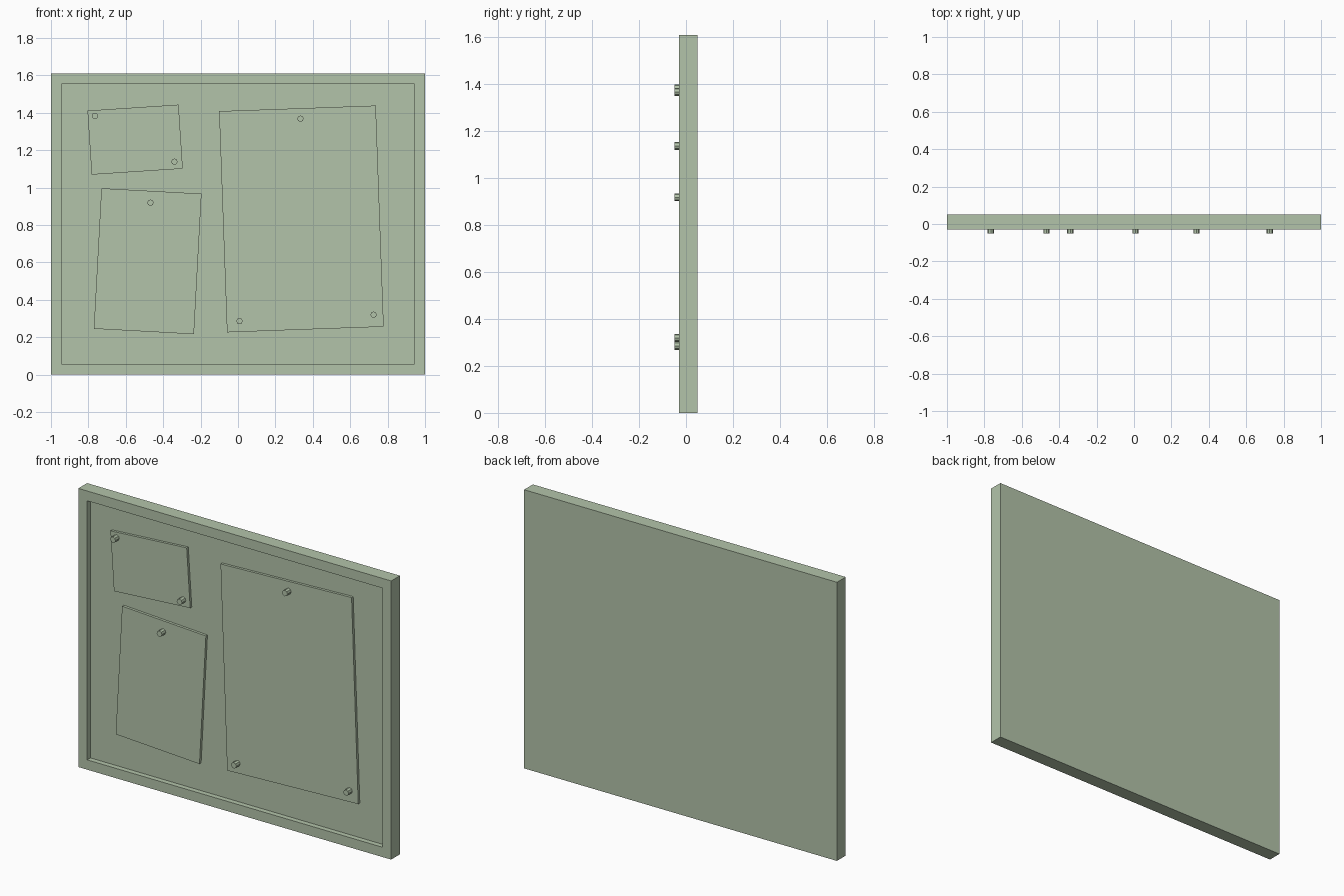
import bpy, bmesh
from math import radians
from mathutils import Matrix, Vector

if "Cube" in bpy.data.objects:
    bpy.data.objects.remove(bpy.data.objects["Cube"])

FRONT, BACK = -0.03, 0.05     # frame front and back planes
PANEL = 0.0                   # recessed board surface
PAPER = -0.015                # front of the paper sheets
PIN = -0.05                   # front of the pin heads

green = bpy.data.materials.new("green")
green.diffuse_color = (0.45, 0.55, 0.40, 1)
green.use_nodes = True
green.node_tree.nodes["Principled BSDF"].inputs["Base Color"].default_value = green.diffuse_color


def finish(name, bm):
    bmesh.ops.recalc_face_normals(bm, faces=bm.faces)
    mesh = bpy.data.meshes.new(name)
    bm.to_mesh(mesh)
    bm.free()
    mesh.materials.append(green)
    obj = bpy.data.objects.new(name, mesh)
    bpy.context.collection.objects.link(obj)
    return obj


def box(size):
    bm = bmesh.new()
    bmesh.ops.create_cube(bm, size=1)
    bmesh.ops.scale(bm, vec=size, verts=bm.verts)
    return bm


# Framed board: slab with the front face inset and pushed back
bm = box((2, BACK - FRONT, 1.61))
bmesh.ops.translate(bm, vec=(0, (FRONT + BACK) / 2, 0.805), verts=bm.verts)
bm.normal_update()
front = min(bm.faces, key=lambda f: f.calc_center_median().y)
bmesh.ops.inset_region(bm, faces=[front], thickness=0.08)
inner = bmesh.ops.extrude_discrete_faces(bm, faces=[front])["faces"][0]
bmesh.ops.translate(bm, vec=(0, PANEL - FRONT, 0), verts=inner.verts)
finish("framed_board", bm)

# Paper sheets: x, z, width, height, tilt in degrees
sheets = {
    "small_note": (-0.55, 1.256, 0.488, 0.343, 3.75),
    "medium_sheet": (-0.483, 0.606, 0.536, 0.752, -3.1),
    "large_poster": (0.339, 0.832, 0.838, 1.183, 2.05),
}
for name, (x, z, w, h, tilt) in sheets.items():
    sheet = finish(name, box((w, PANEL - PAPER, h)))
    sheet.location = (x, (PANEL + PAPER) / 2, z)
    sheet.rotation_euler.y = radians(-tilt)

# Push pins: short cylinders standing out of the sheets
pins = [(-0.765, 1.383), (-0.34, 1.138), (-0.468, 0.919),
        (0.334, 1.368), (0.008, 0.286), (0.725, 0.32)]
for i, (x, z) in enumerate(pins, 1):
    bm = bmesh.new()
    bmesh.ops.create_cone(bm, cap_ends=True, segments=8, radius1=0.017,
                          radius2=0.017, depth=PAPER - PIN,
                          matrix=Matrix.Rotation(radians(90), 4, 'X'))
    finish(f"push_pin_{i}", bm).location = Vector((x, (PAPER + PIN) / 2, z))
